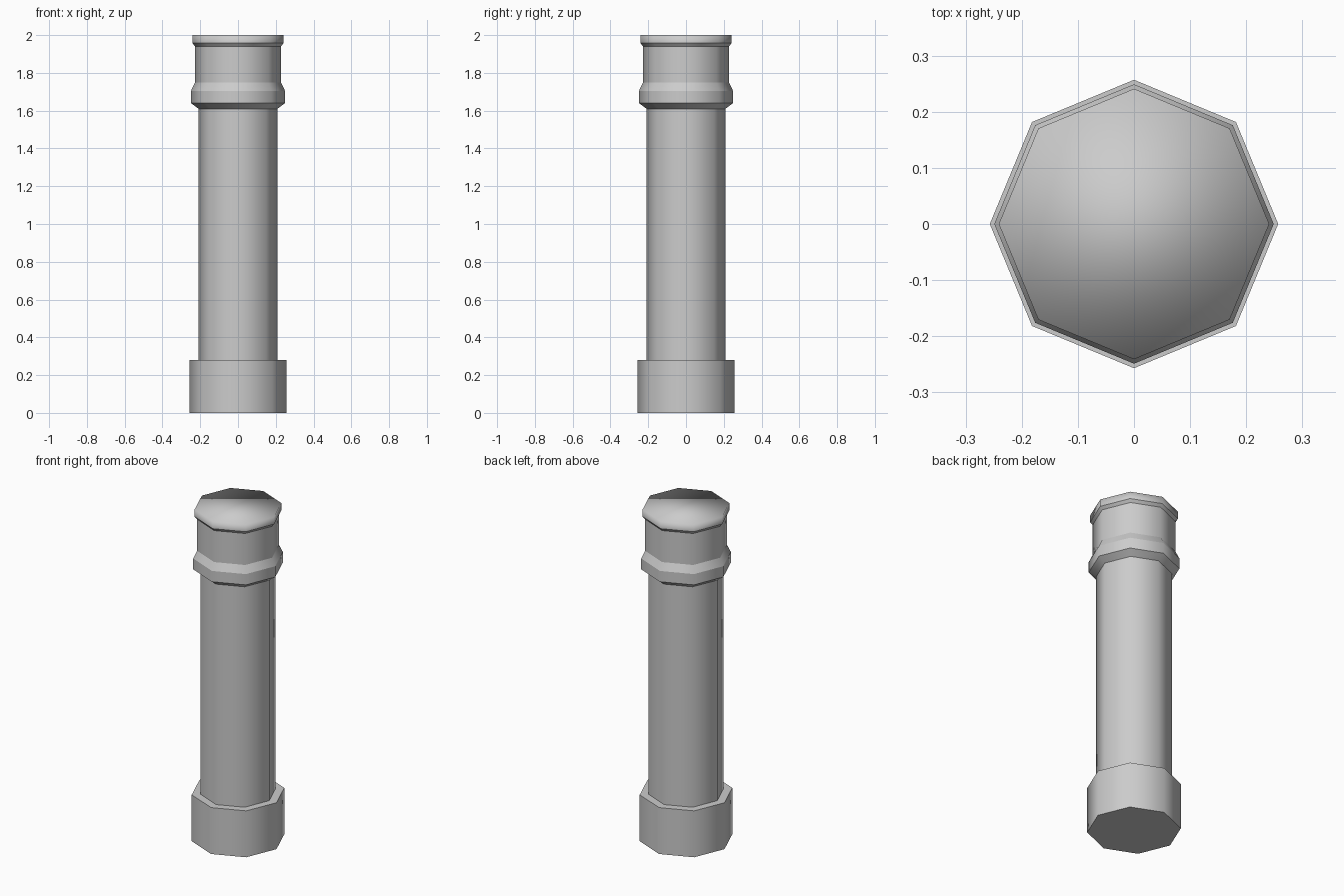
import bpy, bmesh, math

if "Cube" in bpy.data.objects:
    bpy.data.objects.remove(bpy.data.objects["Cube"])

SIDES = 8
grey = bpy.data.materials.new("stone grey")
grey.diffuse_color = (0.6, 0.6, 0.6, 1)
grey.use_nodes = True
grey.node_tree.nodes["Principled BSDF"].inputs["Base Color"].default_value = grey.diffuse_color

def turned(name, profile, sharp_rings):
    """Closed eight-sided turned part from (radius, z) points; sharp_rings are hard profile points."""
    bm = bmesh.new()
    rings = []
    for r, z in profile:
        rings.append([bm.verts.new((r * math.cos(math.tau * i / SIDES),
                                    r * math.sin(math.tau * i / SIDES), z))
                      for i in range(SIDES)])
    for a, b in zip(rings, rings[1:]):
        for i in range(SIDES):
            j = (i + 1) % SIDES
            bm.faces.new((a[i], a[j], b[j], b[i]))
    bm.faces.new(rings[0][::-1])
    bm.faces.new(rings[-1])
    for f in bm.faces:
        f.smooth = True
    for k in sharp_rings:
        for i in range(SIDES):
            bm.edges.get((rings[k][i], rings[k][(i + 1) % SIDES])).smooth = False
    me = bpy.data.meshes.new(name)
    bm.to_mesh(me)
    bm.free()
    me.materials.append(grey)
    ob = bpy.data.objects.new(name, me)
    bpy.context.collection.objects.link(ob)

# whole column: plinth, shaft, collar, neck and cap in one outline
turned("column", [
    (0.257, 0), (0.257, 0.28),                   # plinth
    (0.209, 0.28), (0.209, 1.61),                # shaft
    (0.249, 1.64), (0.249, 1.705),               # collar
    (0.227, 1.75), (0.227, 1.94),                # neck
    (0.241, 1.957), (0.241, 2.0),                # cap
], [0, 1, 2, 3, 4, 5, 6, 7, 8])
